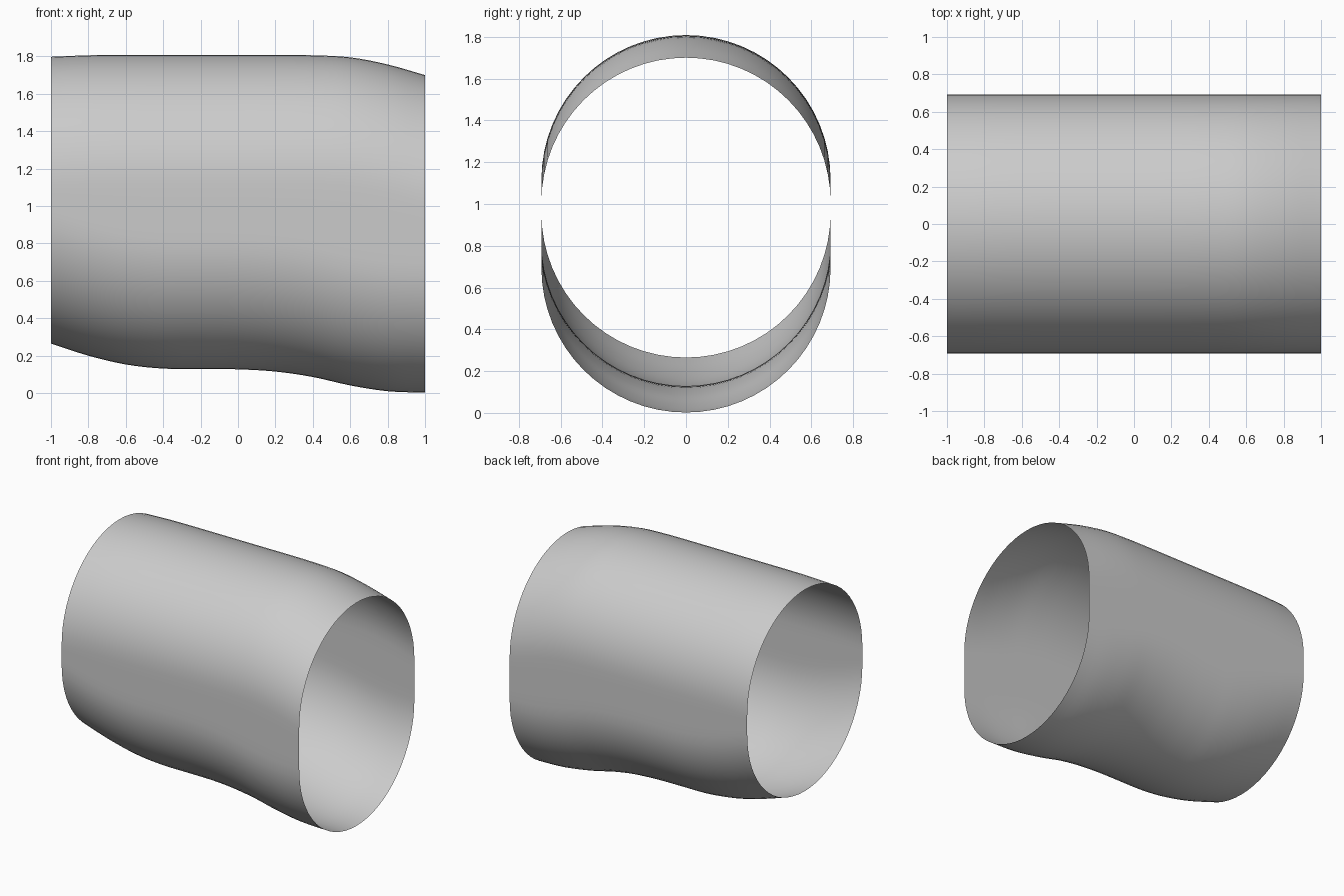
import bpy, bmesh, math

if "Cube" in bpy.data.objects:
    bpy.data.objects.remove(bpy.data.objects["Cube"])

R = 0.692          # half width and arc radius
STEPS = 40         # rings along x
ARC = 32           # segments per half circle
SIDE = 4           # segments on each straight flank

# top and bottom outline heights, sampled every 0.2 from x=-1 to x=1
TOP = [1.798, 1.806, 1.808, 1.808, 1.808, 1.808, 1.808, 1.806, 1.795, 1.757, 1.70]
BOTTOM = [0.265, 0.20, 0.153, 0.131, 0.129, 0.127, 0.115, 0.086, 0.041, 0.01, 0.002]


def spline(vals, t):
    """Catmull-Rom interpolation, t in 0..1."""
    n = len(vals) - 1
    pts = [2 * vals[0] - vals[1]] + vals + [2 * vals[-1] - vals[-2]]
    i = min(int(t * n), n - 1)
    f = t * n - i
    a, b, c, d = pts[i:i + 4]
    return b + 0.5 * f * (c - a + f * (2*a - 5*b + 4*c - d + f * (3*(b - c) + d - a)))


def section(top, bottom):
    """Rounded slot: upper arc, flank, lower arc, flank."""
    up, low = top - R, bottom + R
    pts = []
    for centre, other, start in ((up, low, 0), (low, up, math.pi)):
        for k in range(ARC + 1):
            a = start + math.pi * k / ARC
            pts.append((R * math.cos(a), centre + R * math.sin(a)))
        y = pts[-1][0]
        for k in range(1, SIDE):
            pts.append((y, centre + (other - centre) * k / SIDE))
    return pts


# open-ended sleeve lofted along x
bm = bmesh.new()
rings = []
for s in range(STEPS + 1):
    t = s / STEPS
    x = -1 + 2 * t
    pts = section(spline(TOP, t), max(0, spline(BOTTOM, t)))
    rings.append([bm.verts.new((x, y, z)) for y, z in pts])
for r0, r1 in zip(rings, rings[1:]):
    n = len(r0)
    for k in range(n):
        m = (k + 1) % n
        bm.faces.new((r0[k], r0[m], r1[m], r1[k])).smooth = True

# make normals point outward
for f in bm.faces:
    c = f.calc_center_median()
    if f.normal.length == 0:
        f.normal_update()
    if f.normal.y * c.y + f.normal.z * (c.z - 0.95) < 0:
        f.normal_flip()

mesh = bpy.data.meshes.new("sleeve")
bm.to_mesh(mesh)
bm.free()
sleeve = bpy.data.objects.new("sleeve", mesh)
bpy.context.collection.objects.link(sleeve)
